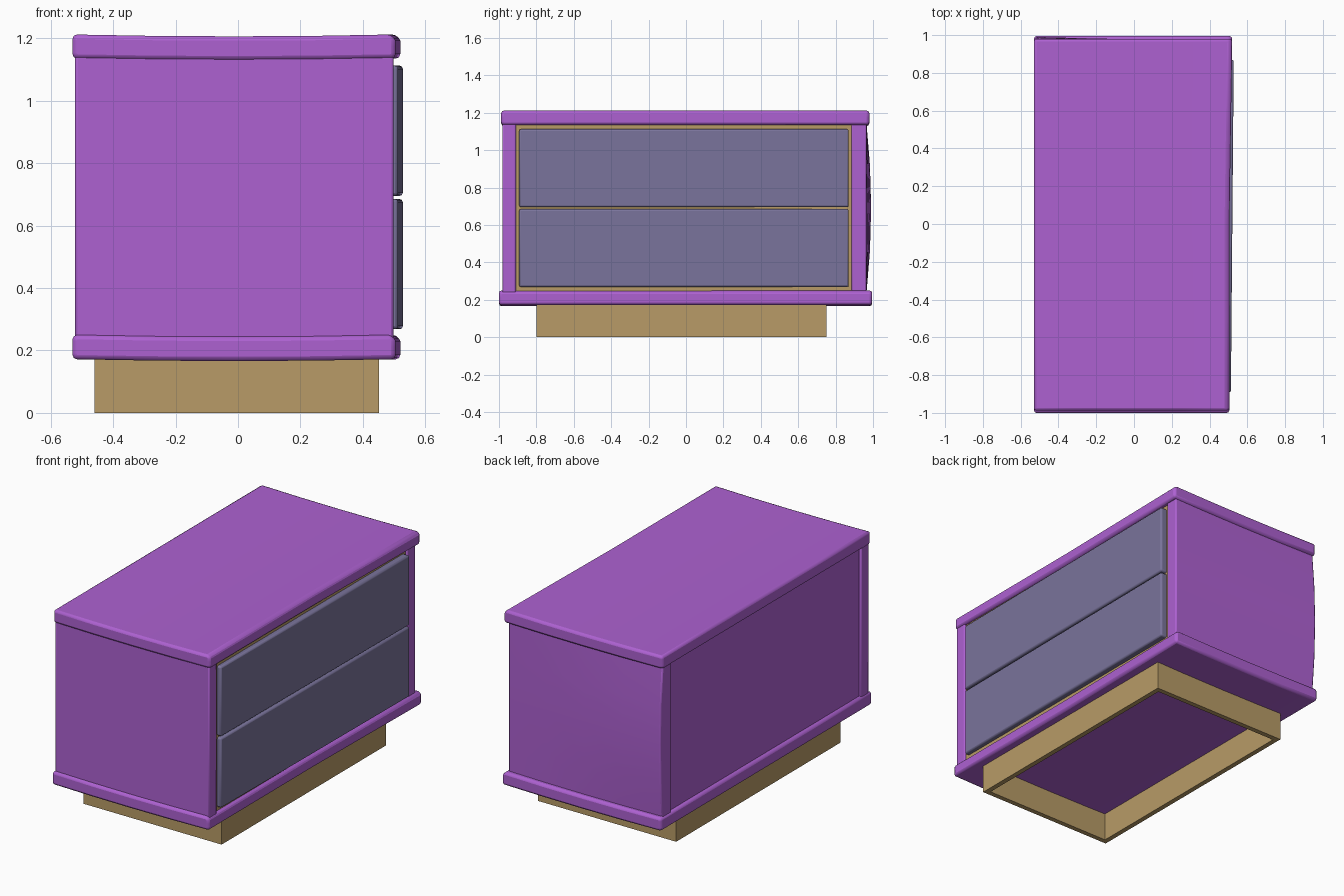
import bpy
import bmesh
from mathutils import Vector

default = bpy.data.objects.get("Cube")
if default:
    bpy.data.objects.remove(default, do_unlink=True)


def material(name, rgb):
    mat = bpy.data.materials.new(name)
    mat.use_nodes = True
    mat.diffuse_color = (*rgb, 1)
    mat.node_tree.nodes["Principled BSDF"].inputs["Base Color"].default_value = (*rgb, 1)
    return mat


PURPLE = material("purple paint", (0.42, 0.12, 0.64))
SLATE = material("slate drawer paint", (0.195, 0.174, 0.33))
TAN = material("tan wood", (0.48, 0.33, 0.135))


def board(name, mat, x, y, z, bevel=0, cuts=0, warp=None):
    """Box between x, y and z ranges, optionally warped and bevelled."""
    bm = bmesh.new()
    bmesh.ops.create_cube(bm, size=1)
    if cuts:
        bmesh.ops.subdivide_edges(bm, edges=bm.edges[:], cuts=cuts, use_grid_fill=True)
    for v in bm.verts:
        u = v.co.copy()
        v.co = Vector([lo + (hi - lo) * (c + 0.5) for (lo, hi), c in zip((x, y, z), u)])
        if warp:
            v.co += Vector(warp(u))
    mesh = bpy.data.meshes.new(name)
    bm.to_mesh(mesh)
    bm.free()
    mesh.materials.append(mat)
    ob = bpy.data.objects.new(name, mesh)
    bpy.context.collection.objects.link(ob)
    if bevel:
        mod = ob.modifiers.new("Soft edges", "BEVEL")
        mod.width = bevel
        mod.segments = 2
        mod.limit_method = "ANGLE"
        mod.angle_limit = 0.8
    bpy.ops.object.select_all(action="DESELECT")
    ob.select_set(True)
    bpy.context.view_layer.objects.active = ob
    bpy.ops.object.shade_smooth_by_angle(angle=0.5)
    return ob


# Gentle hand-made distortions, given coordinates from -0.5 to 0.5
def slab_warp(u):
    flare = 0.015 * max(0, u.y) * 2 if u.x > 0 else 0
    return (flare - 0.012 * (u.x > 0.4) * (u.z > 0.4), 0, -0.006 * (1 - 4 * u.x * u.x))


def left_panel_warp(u):
    bow = (1 - 4 * u.z * u.z) * (0.5 - u.x) * 0.025
    return (0, bow if u.y > 0 else 0, 0)


def drawer_warp(u):
    return (0.015 * (u.y - 0.5) if u.x > 0 else 0, 0, 0)


# Top and bottom slabs
board("top_slab", PURPLE, (-0.53, 0.505), (-0.988, 0.98), (1.135, 1.212), 0.014, 3, slab_warp)
board("bottom_slab", PURPLE, (-0.53, 0.505), (-1, 0.995), (0.172, 0.25), 0.014, 3, slab_warp)

# End panels and recessed back
board("front_end_panel", PURPLE, (-0.522, 0.498), (-0.982, -0.91), (0.235, 1.145), 0.008)
board("rear_end_panel", PURPLE, (-0.522, 0.498), (0.885, 0.965), (0.235, 1.145), 0.008, 3,
      left_panel_warp)
board("back_panel", PURPLE, (-0.508, -0.47), (-0.92, 0.9), (0.235, 1.145))

# Wooden carcass showing around the drawers
board("carcass", TAN, (-0.47, 0.487), (-0.912, 0.888), (0.235, 1.14))

# Drawers
for name, low in (("lower_drawer", 0.268), ("upper_drawer", 0.695)):
    board(name, SLATE, (0.45, 0.528), (-0.892, 0.87), (low, low + 0.417), 0.01, 0, drawer_warp)

# Hollow plinth
WALL = 0.03
X0, X1, Y0, Y1 = -0.46, 0.452, -0.8, 0.75
for name, x in (("plinth_back", (X0, X0 + WALL)), ("plinth_drawer_side", (X1 - WALL, X1))):
    board(name, TAN, x, (Y0, Y1), (0, 0.18))
for name, y in (("plinth_front_end", (Y0, Y0 + WALL)), ("plinth_rear_end", (Y1 - WALL, Y1))):
    board(name, TAN, (X0 + WALL, X1 - WALL), y, (0, 0.18))
